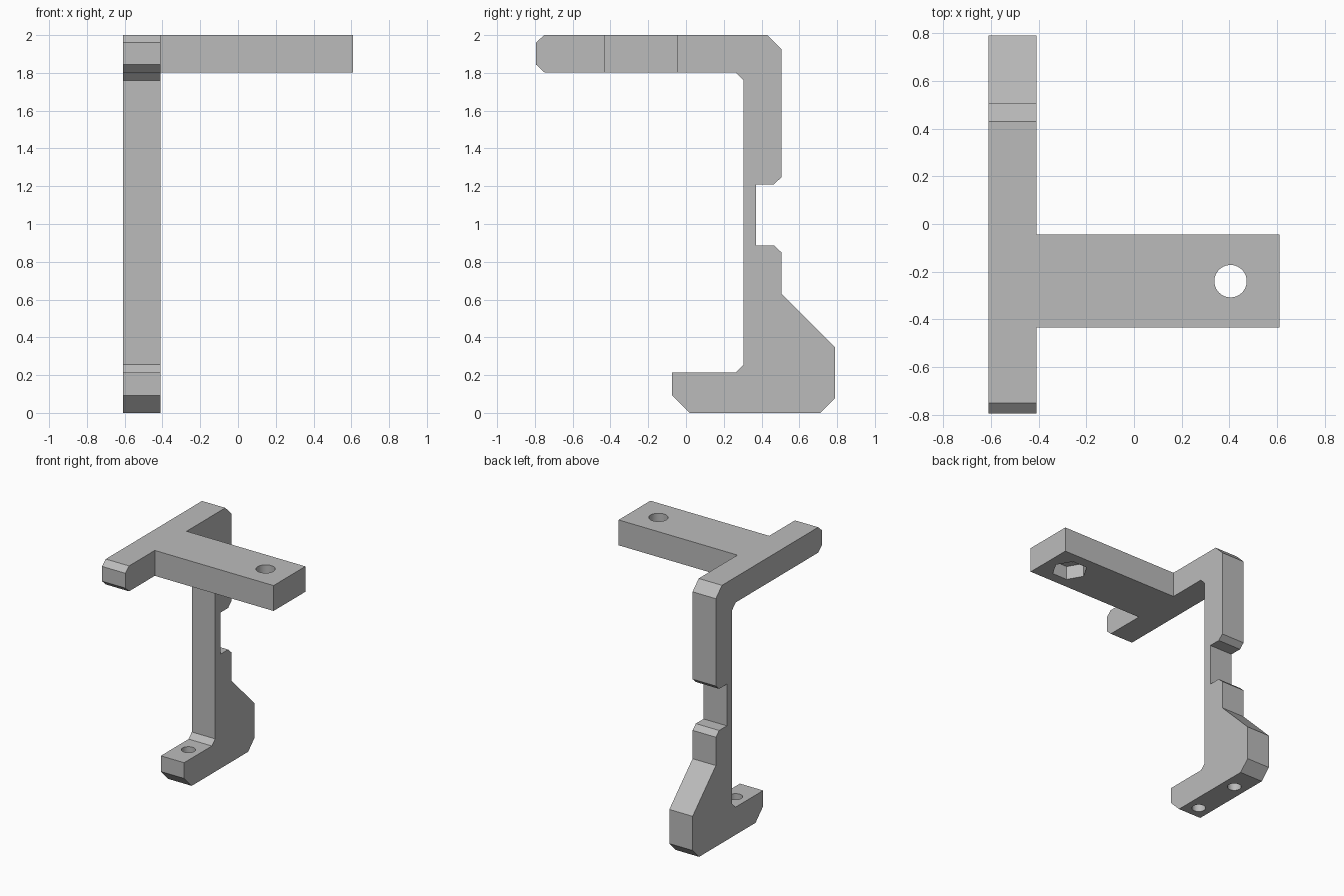
import bpy
import bmesh
from math import radians
from mathutils import Matrix, Vector

if "Cube" in bpy.data.objects:
    bpy.data.objects.remove(bpy.data.objects["Cube"], do_unlink=True)

grey = bpy.data.materials.new("plain grey")
grey.use_nodes = True
colour = (0.5, 0.5, 0.5, 1)
grey.diffuse_color = colour
grey.node_tree.nodes["Principled BSDF"].inputs["Base Color"].default_value = colour

X0, X1 = -0.61, -0.41          # thickness of the upright
XC = (X0 + X1) / 2


def finish(name, bm):
    bmesh.ops.recalc_face_normals(bm, faces=bm.faces)
    mesh = bpy.data.meshes.new(name)
    bm.to_mesh(mesh)
    bm.free()
    mesh.materials.append(grey)
    obj = bpy.data.objects.new(name, mesh)
    bpy.context.collection.objects.link(obj)
    return obj


def side_prism(name, profile, x0, x1):
    """Extrude a (y, z) outline along x."""
    bm = bmesh.new()
    face = bm.faces.new([bm.verts.new((x0, y, z)) for y, z in profile])
    out = bmesh.ops.extrude_face_region(bm, geom=[face])
    verts = [v for v in out["geom"] if isinstance(v, bmesh.types.BMVert)]
    bmesh.ops.translate(bm, verts=verts, vec=Vector((x1 - x0, 0, 0)))
    return finish(name, bm)


def drill(name, x, y, z0, z1, radius, sides=40, turn=0):
    """Upright cylinder used as a cutter."""
    bm = bmesh.new()
    place = Matrix.Translation((x, y, (z0 + z1) / 2)) @ Matrix.Rotation(radians(turn), 4, "Z")
    bmesh.ops.create_cone(bm, cap_ends=True, segments=sides, radius1=radius,
                          radius2=radius, depth=z1 - z0, matrix=place)
    obj = finish(name, bm)
    obj.hide_render = True
    return obj


def combine(target, tool, operation):
    mod = target.modifiers.new(tool.name, "BOOLEAN")
    mod.operation, mod.solver, mod.object = operation, "EXACT", tool
    bpy.context.view_layer.objects.active = target
    bpy.ops.object.modifier_apply(modifier=mod.name)
    bpy.data.objects.remove(tool, do_unlink=True)


# Upright bracket: top bar, notched post, foot with heel
outline = [
    (-0.75, 2), (-0.795, 1.96), (-0.795, 1.845), (-0.75, 1.803),
    (0.262, 1.803), (0.305, 1.76), (0.305, 0.255), (0.265, 0.215),
    (-0.075, 0.215), (-0.075, 0.093), (0.018, 0), (0.71, 0),
    (0.79, 0.08), (0.79, 0.345), (0.505, 0.63), (0.505, 0.85),
    (0.465, 0.887), (0.37, 0.887), (0.37, 1.21), (0.465, 1.21),
    (0.505, 1.247), (0.505, 1.925), (0.43, 2),
]
bracket = side_prism("bracket", outline, X0, X1)

# Side arm
arm = side_prism("side_arm", [(-0.435, 1.803), (-0.045, 1.803), (-0.045, 2), (-0.435, 2)], XC, 0.61)
combine(bracket, arm, "UNION")

# Bolt hole with hexagonal nut pocket underneath the arm
combine(bracket, drill("bolt_hole", 0.405, -0.24, 1.7, 2.1, 0.068), "DIFFERENCE")
combine(bracket, drill("nut_pocket", 0.405, -0.24, 1.7, 1.91, 0.13, 6, 30), "DIFFERENCE")

# Screw holes in the foot: one through the toe, one blind in the heel
combine(bracket, drill("toe_hole", XC, 0.12, -0.1, 0.3, 0.05), "DIFFERENCE")
combine(bracket, drill("heel_hole", XC, 0.52, -0.1, 0.22, 0.05), "DIFFERENCE")

bpy.ops.object.select_all(action="DESELECT")
bracket.select_set(True)
bpy.context.view_layer.objects.active = bracket
bpy.ops.object.shade_smooth_by_angle(angle=radians(30))
